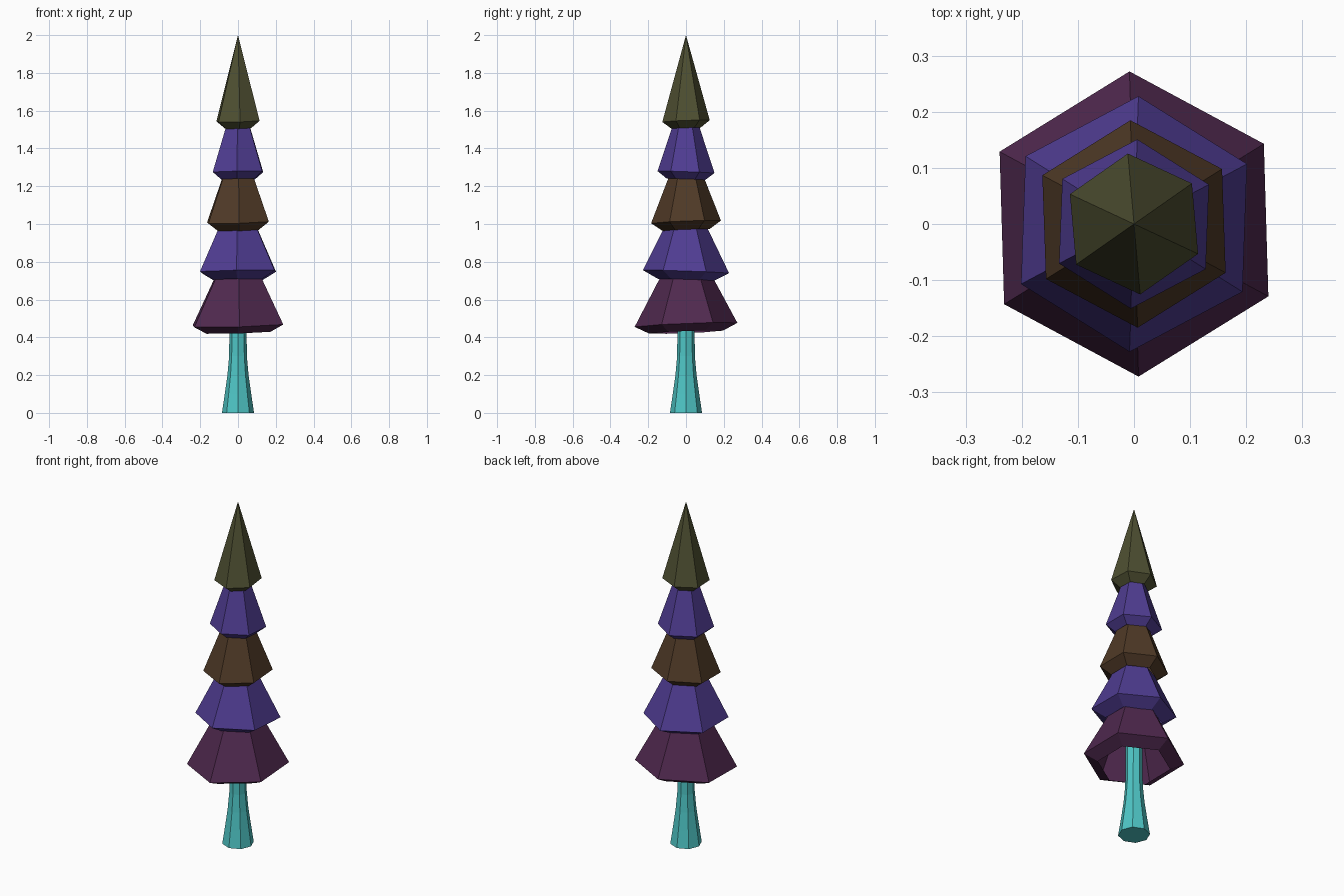
import bpy, bmesh
from math import cos, sin, tau, radians

cube = bpy.data.objects.get("Cube")
if cube:
    bpy.data.objects.remove(cube, do_unlink=True)


def material(name, color):
    mat = bpy.data.materials.new(name)
    mat.use_nodes = True
    mat.diffuse_color = (*color, 1)
    bsdf = mat.node_tree.nodes["Principled BSDF"]
    bsdf.inputs["Base Color"].default_value = (*color, 1)
    bsdf.inputs["Roughness"].default_value = 0.9
    return mat


def lathe(name, profile, sides, mat, turn=0, tilt=(0, 0), cap_bottom=False):
    """Sweep (radius, height) pairs round the z axis; radius 0 makes an apex."""
    bm = bmesh.new()
    rings = []
    for r, z in profile:
        if r == 0:
            rings.append([bm.verts.new((0, 0, z))] * sides)
            continue
        ring = []
        for i in range(sides):
            a = tau * i / sides + radians(turn)
            x, y = r * cos(a), r * sin(a)
            ring.append(bm.verts.new((x, y, z + tilt[0] * x + tilt[1] * y)))
        rings.append(ring)
    for low, high in zip(rings, rings[1:]):
        for i in range(sides):
            j = (i + 1) % sides
            corners = [low[i], low[j], high[j], high[i]]
            bm.faces.new(list(dict.fromkeys(corners)))
    if cap_bottom:
        bm.faces.new(rings[0][::-1])
    if profile[-1][0] > 0:
        bm.faces.new(rings[-1])
    mesh = bpy.data.meshes.new(name)
    bm.to_mesh(mesh)
    bm.free()
    mesh.materials.append(mat)
    obj = bpy.data.objects.new(name, mesh)
    bpy.context.collection.objects.link(obj)
    return obj


teal = material("teal bark", (0.077, 0.56, 0.56))
plum = material("plum foliage", (0.080, 0.022, 0.078))
indigo = material("indigo foliage", (0.080, 0.046, 0.290))
brown = material("brown foliage", (0.080, 0.042, 0.020))
olive = material("olive foliage", (0.076, 0.078, 0.031))

# Flared octagonal trunk, running up inside the hollow lowest tier
lathe("trunk", [(0.085, 0), (0.07, 0.1), (0.056, 0.2), (0.047, 0.3), (0.043, 0.68)],
      8, teal, cap_bottom=True)

# Hollow six-sided foliage tiers: lip radius/height, rim radius/height, top radius/height
up, down = (0.03, 0.04), (0.015, -0.035)
tiers = [
    ("lowest_tier", plum, (0.196, 0.428), (0.272, 0.466), (0.135, 0.725), 1.7, up),
    ("second_tier", indigo, (0.150, 0.705), (0.228, 0.748), (0.112, 0.985), -2, down),
    ("middle_tier", brown, (0.124, 0.968), (0.185, 1.011), (0.090, 1.255), 2, up),
    ("fourth_tier", indigo, (0.102, 1.237), (0.151, 1.275), (0.068, 1.525), -2.2, down),
    ("top_tier", olive, (0.077, 1.507), (0.126, 1.545), (0, 2), 5, up),
]
for name, mat, lip, rim, top, turn, tilt in tiers:
    lathe(name, [lip, rim, top], 6, mat, 30 + turn, tilt)
